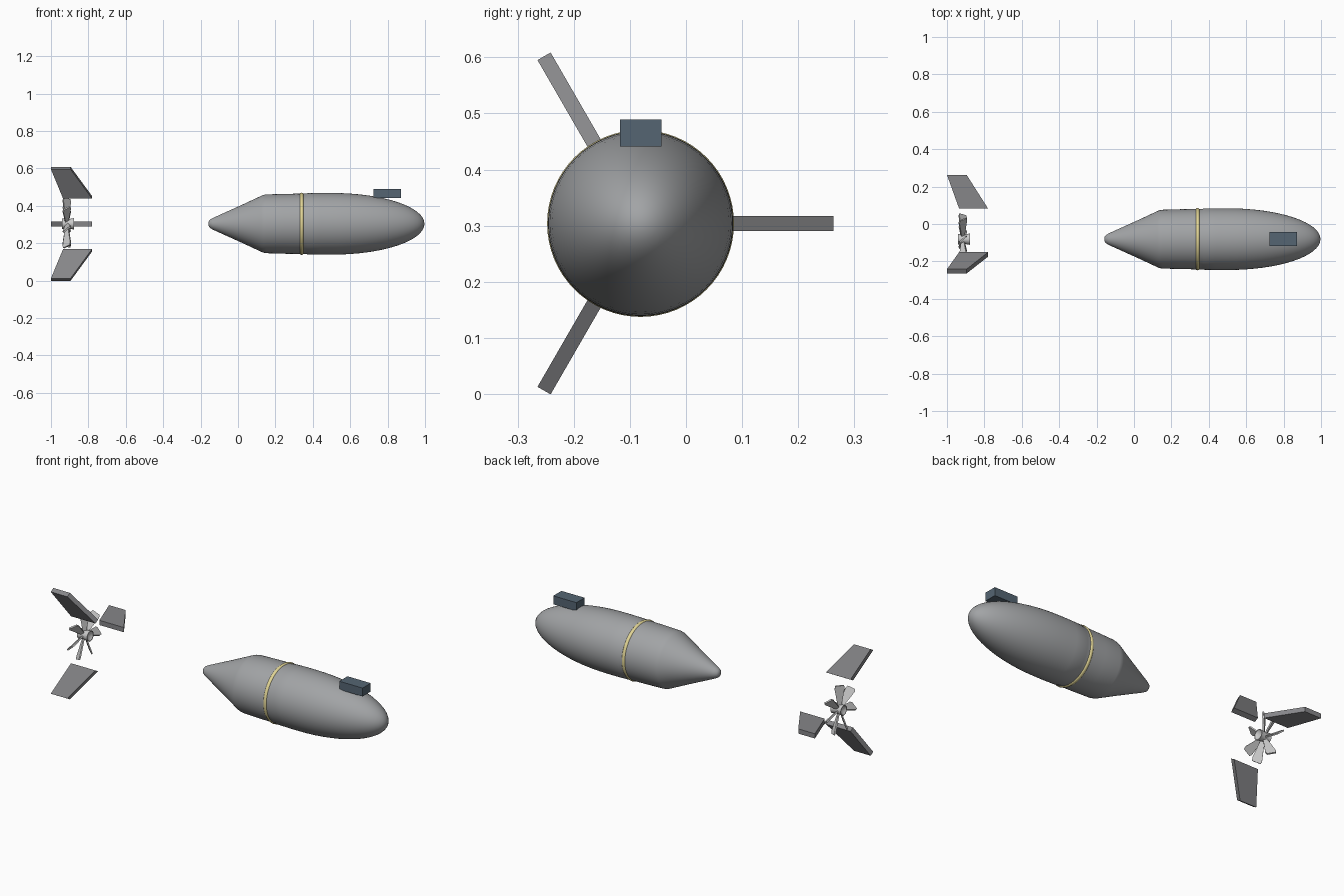
import bpy, bmesh, math
from mathutils import Matrix, Vector

if "Cube" in bpy.data.objects:
    bpy.data.objects.remove(bpy.data.objects["Cube"])

AY, AZ = -0.081, 0.304          # long axis of the craft
AXIS = Vector((0, AY, AZ))


def material(name, rgb):
    m = bpy.data.materials.new(name)
    m.diffuse_color = (*rgb, 1)
    m.use_nodes = True
    m.node_tree.nodes["Principled BSDF"].inputs["Base Color"].default_value = m.diffuse_color
    return m


STEEL = material("steel_grey", (0.36, 0.37, 0.38))
DARK = material("fin_grey", (0.24, 0.24, 0.25))
YELLOW = material("yellow_band", (0.75, 0.66, 0.30))
SLATE = material("dark_slate", (0.09, 0.13, 0.17))


def finish(bm, name, mat=None, smooth=None):
    bmesh.ops.remove_doubles(bm, verts=bm.verts, dist=1e-5)
    bmesh.ops.recalc_face_normals(bm, faces=bm.faces)
    me = bpy.data.meshes.new(name)
    bm.to_mesh(me)
    bm.free()
    ob = bpy.data.objects.new(name, me)
    ob.location = AXIS
    bpy.context.collection.objects.link(ob)
    if mat:
        me.materials.append(mat)
    if smooth:
        bpy.ops.object.select_all(action='DESELECT')
        ob.select_set(True)
        bpy.context.view_layer.objects.active = ob
        bpy.ops.object.shade_smooth_by_angle(angle=math.radians(smooth))
    return ob


def lathe(name, profile, mat=None, closed=False, steps=64, smooth=35):
    """Spin (x, radius) points about the x axis."""
    bm = bmesh.new()
    vs = [bm.verts.new((x, 0, r)) for x, r in profile]
    pairs = list(zip(vs, vs[1:])) + ([(vs[-1], vs[0])] if closed else [])
    es = [bm.edges.new(p) for p in pairs]
    bmesh.ops.spin(bm, geom=vs + es, axis=(1, 0, 0), cent=(0, 0, 0),
                   angle=math.tau, steps=steps)
    return finish(bm, name, mat, smooth)


def add_prism(bm, outline, half, matrix):
    """Outline in the x-z plane, given thickness along y, then transformed."""
    a = [bm.verts.new(matrix @ Vector((x, -half, z))) for x, z in outline]
    b = [bm.verts.new(matrix @ Vector((x, half, z))) for x, z in outline]
    bm.faces.new(a)
    bm.faces.new(b[::-1])
    n = len(a)
    for i in range(n):
        bm.faces.new((a[i], a[(i + 1) % n], b[(i + 1) % n], b[i]))


# Hull: pointed tail, gentle middle, elliptical nose
nose = [(0.50 + 0.497 * math.sin(t), 0.165 * math.cos(t))
        for t in (math.radians(90 * i / 16) for i in range(1, 17))]
nose[-1] = (0.997, 0)
hull = [(-0.158, 0), (-0.157, 0.012), (-0.150, 0.022), (-0.135, 0.031),
        (0.02, 0.101), (0.125, 0.150), (0.135, 0.154), (0.150, 0.157),
        (0.25, 0.160), (0.34, 0.1615), (0.368, 0.162), (0.372, 0.1635),
        (0.44, 0.165), (0.50, 0.165)]
lathe("hull", hull + nose, STEEL)

# Yellow band around the hull
band = [(0.340 + 0.011 * math.cos(i * math.tau / 12),
         0.1565 + 0.010 * math.sin(i * math.tau / 12)) for i in range(12)]
lathe("hull_band", band, YELLOW, closed=True)

# Box on top of the nose
bm = bmesh.new()
bmesh.ops.create_cube(bm, size=1, matrix=Matrix.Translation((0.7975, 0, 0.161))
                      @ Matrix.Diagonal((0.147, 0.074, 0.048, 1)))
finish(bm, "nose_box", SLATE)

# Three swept tail fins
fin = [(-0.935, 0.163), (-0.78, 0.163), (-0.895, 0.344), (-1.0, 0.344)]
for i in range(3):
    bm = bmesh.new()
    add_prism(bm, fin, 0.0135, Matrix.Rotation(math.radians(-90 + 120 * i), 4, 'X'))
    finish(bm, f"tail_fin_{i + 1}", DARK)

# Propeller hub, dished at both ends
lathe("propeller_hub", [(-0.920, 0), (-0.942, 0.025), (-0.942, 0.029),
                        (-0.910, 0.025), (-0.878, 0.030), (-0.878, 0.026),
                        (-0.900, 0)], steps=32)

# Seven pitched blades that widen towards the tip
bm = bmesh.new()
blade = [(-0.010, 0.022), (0.010, 0.022), (0.026, 0.115), (0.022, 0.133),
         (-0.022, 0.137), (-0.027, 0.125)]
for i in range(7):
    add_prism(bm, blade, 0.004,
              Matrix.Translation((-0.915, 0, 0))
              @ Matrix.Rotation(math.tau * i / 7, 4, 'X')
              @ Matrix.Rotation(math.radians(40), 4, 'Z'))
finish(bm, "propeller_blades")
